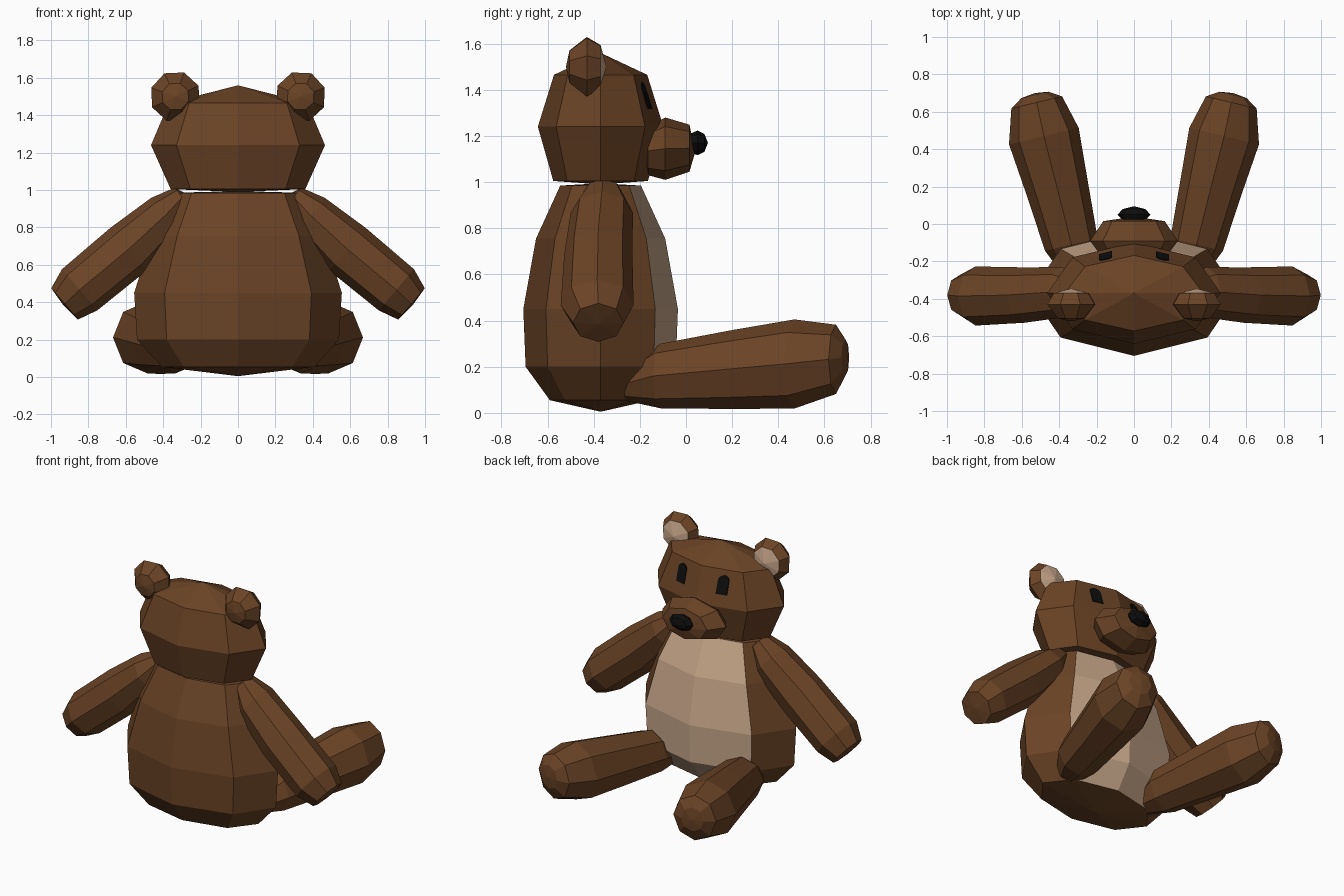
import bpy, bmesh, math
from mathutils import Vector
from mathutils.bvhtree import BVHTree

cube = bpy.data.objects.get("Cube")
if cube:
    bpy.data.objects.remove(cube, do_unlink=True)


def material(name, rgb):
    mat = bpy.data.materials.new(name)
    mat.use_nodes = True
    mat.diffuse_color = (*rgb, 1)
    mat.node_tree.nodes["Principled BSDF"].inputs["Base Color"].default_value = (*rgb, 1)
    return mat


BROWN = material("brown fur", (0.145, 0.057, 0.019))
TAN = material("tan fur", (0.6, 0.4, 0.265))
BLACK = material("black", (0.004, 0.004, 0.004))
X, Y, Z = Vector((1, 0, 0)), Vector((0, 1, 0)), Vector((0, 0, 1))


def finish(name, bm, mats, rule=None):
    """Turn a bmesh into an object; rule picks faces for the second material."""
    bmesh.ops.recalc_face_normals(bm, faces=bm.faces)
    for f in bm.faces:
        f.material_index = int(bool(rule and rule(f.calc_center_median())))
    mesh = bpy.data.meshes.new(name)
    bm.to_mesh(mesh)
    bm.free()
    for m in mats:
        mesh.materials.append(m)
    obj = bpy.data.objects.new(name, mesh)
    bpy.context.collection.objects.link(obj)
    return obj


def loft(rings, u, v, sides=8, phase=0.0):
    """Skin octagonal rings (centre, u radius, v radius); zero radius is a tip."""
    bm = bmesh.new()
    loops = []
    for centre, ru, rv in rings:
        c = Vector(centre)
        if ru == 0:
            loops.append([bm.verts.new(c)])
            continue
        angles = [phase + math.tau * k / sides for k in range(sides)]
        loops.append([bm.verts.new(c + u * ru * math.cos(a) + v * rv * math.sin(a))
                      for a in angles])
    for a, b in zip(loops, loops[1:]):
        for k in range(sides):
            n = (k + 1) % sides
            quad = [a[k % len(a)], a[n % len(a)], b[n % len(b)], b[k % len(b)]]
            bm.faces.new(list(dict.fromkeys(quad)))
    return bm


# Body with a tan belly panel
MID = -0.37
body = loft([((0, MID, z), rx, ry) for z, rx, ry in (
    (0.005, 0, 0), (0.055, 0.41, 0.22), (0.2, 0.54, 0.325), (0.45, 0.555, 0.335),
    (0.755, 0.46, 0.28), (0.985, 0.35, 0.175), (0.995, 0, 0))], X, Y)
finish("body", body, [BROWN, TAN],
       lambda c: 0.05 < c.z < 0.95 and abs(c.x) < c.y - MID)

# Head
head = loft([((0, MID, z), rx, ry) for z, rx, ry in (
    (0.99, 0, 0), (1.005, 0.36, 0.205), (1.24, 0.465, 0.272),
    (1.465, 0.37, 0.202), (1.56, 0, 0))], X, Y)
head_tree = BVHTree.FromBMesh(head)
finish("head", head, [BROWN])

# Snout and nose
snout = loft([((0, y, z), rx, rz) for y, z, rx, rz in (
    (-0.19, 1.135, 0, 0), (-0.165, 1.135, 0.18, 0.105), (-0.09, 1.145, 0.235, 0.135),
    (0.015, 1.147, 0.165, 0.102), (0.04, 1.13, 0, 0))], X, Z)
finish("snout", snout, [BROWN])
nose = loft([((0, y, 1.17), rx, rz) for y, rx, rz in (
    (0.01, 0, 0), (0.02, 0.06, 0.04), (0.05, 0.088, 0.054),
    (0.08, 0.06, 0.038), (0.095, 0, 0))], X, Z)
finish("nose", nose, [BLACK])

for side, s in (("left", 1), ("right", -1)):
    # Eye: thin arched plate laid on the face
    outline = [(-0.035, -0.055), (0.035, -0.055)]
    outline += [(0.035 * math.cos(a), 0.03 + 0.03 * math.sin(a))
                for a in (math.pi * k / 6 for k in range(7))]
    bm = bmesh.new()
    corners = []
    for dx, dz in outline:
        hit, normal, _, _ = head_tree.ray_cast(
            Vector((s * 0.152 + dx, 1, 1.372 + dz)), -Y)
        corners.append(bm.verts.new(hit + Y * 0.005))
    plate = bm.faces.new(corners)
    back = bmesh.ops.extrude_face_region(bm, geom=[plate], use_keep_orig=True)
    for v in back["geom"]:
        if isinstance(v, bmesh.types.BMVert):
            v.co.y -= 0.008
    finish(side + "_eye", bm, [BLACK])

    # Ear with a tan inner face
    ear = loft([((s * 0.335, y, 1.5), r, r) for y, r in (
        (-0.52, 0), (-0.505, 0.075), (-0.43, 0.137), (-0.37, 0.1), (-0.345, 0))],
        X * s, Z, phase=math.radians(20))
    finish(side + "_ear", ear, [BROWN, TAN], lambda c: c.y > -0.375)

    # Arm, sloping down and outward from the shoulder
    along = Vector((s * 0.76, 0, -0.65))
    across = Vector((s * 0.65, 0, 0.76))
    arm = loft([(along * d + across * n + Y * y, rn, ry) for d, n, y, rn, ry in (
        (-0.43, 0.92, -0.36, 0, 0), (-0.4, 0.925, -0.36, 0.065, 0.08),
        (-0.27, 0.91, -0.365, 0.12, 0.135), (0.0, 0.9, -0.38, 0.15, 0.148),
        (0.34, 0.905, -0.385, 0.145, 0.158), (0.45, 0.9, -0.38, 0.11, 0.11),
        (0.46, 0.9, -0.38, 0, 0))], across, Y)
    finish(side + "_arm", arm, [BROWN])

    # Leg, stretched forward and outward
    sideways = Vector((s * 0.97, -0.23, 0))
    leg = loft([((s * x, y, z), rx, rz) for x, y, z, rx, rz in (
        (0.285, -0.29, 0.12, 0, 0), (0.295, -0.25, 0.125, 0.09, 0.075),
        (0.335, -0.11, 0.16, 0.145, 0.14), (0.41, 0.19, 0.187, 0.168, 0.17),
        (0.482, 0.47, 0.212, 0.192, 0.193), (0.52, 0.65, 0.232, 0.14, 0.15),
        (0.53, 0.69, 0.24, 0.075, 0.08), (0.53, 0.7, 0.24, 0, 0))], sideways, Z)
    finish(side + "_leg", leg, [BROWN])
